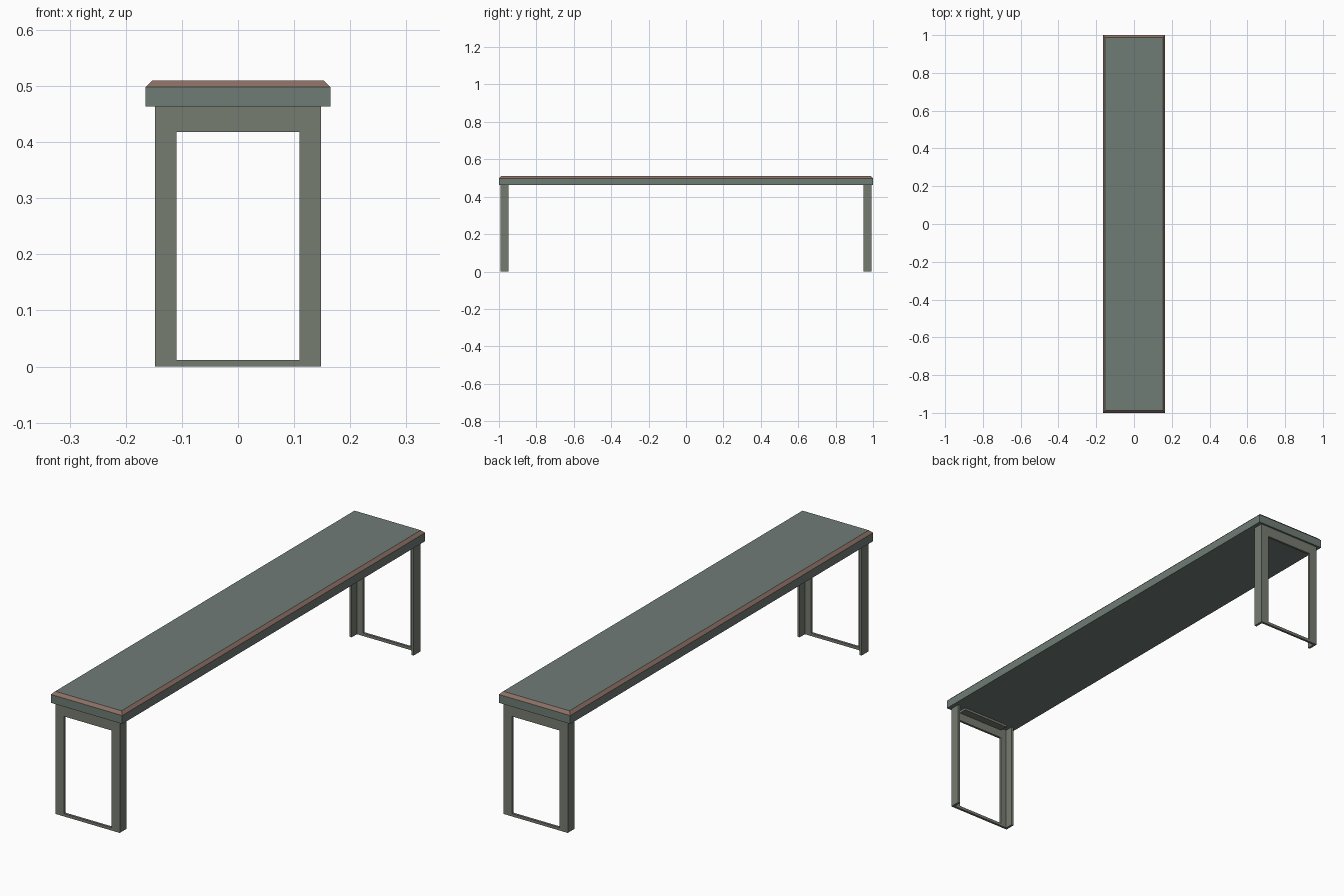
import bpy, bmesh
from mathutils import Vector

if "Cube" in bpy.data.objects:
    bpy.data.objects.remove(bpy.data.objects["Cube"])


def material(name, rgb):
    mat = bpy.data.materials.new(name)
    mat.diffuse_color = (*rgb, 1)
    mat.use_nodes = True
    mat.node_tree.nodes["Principled BSDF"].inputs["Base Color"].default_value = mat.diffuse_color
    return mat


BODY = material("grey_green_metal", (0.16, 0.20, 0.18))
LEGS = material("olive_grey_metal", (0.18, 0.20, 0.165))
EDGE = material("worn_brown_edge", (0.26, 0.16, 0.13))


def add_object(name, bm, mats):
    bmesh.ops.recalc_face_normals(bm, faces=bm.faces)
    mesh = bpy.data.meshes.new(name)
    bm.to_mesh(mesh)
    bm.free()
    for mat in mats:
        mesh.materials.append(mat)
    obj = bpy.data.objects.new(name, mesh)
    bpy.context.collection.objects.link(obj)
    return obj


def prism(name, points, sweep, mirror_x):
    """Extrude a closed profile and mirror it to the other end of the bench."""
    bm = bmesh.new()
    face = bm.faces.new([bm.verts.new(p) for p in points])
    ext = bmesh.ops.extrude_face_region(bm, geom=[face], use_keep_orig=True)
    top = [v for v in ext["geom"] if isinstance(v, bmesh.types.BMVert)]
    bmesh.ops.translate(bm, verts=top, vec=Vector(sweep))
    obj = add_object(name, bm, [LEGS])
    mod = obj.modifiers.new("mirror", 'MIRROR')
    mod.use_axis = (mirror_x, True, False)
    return obj


# Seat: slab with a chamfered, brown top rim
Z0, Z1 = 0.463, 0.51
bm = bmesh.new()
bmesh.ops.create_cube(bm, size=1)
bmesh.ops.scale(bm, verts=bm.verts, vec=(0.33, 2.0, Z1 - Z0))
bmesh.ops.translate(bm, verts=bm.verts, vec=(0, 0, (Z0 + Z1) / 2))
rim = [e for e in bm.edges if all(v.co.z > Z1 - 0.001 for v in e.verts)]
bmesh.ops.bevel(bm, geom=rim, offset=0.012, segments=1, affect='EDGES')
bm.normal_update()
for f in bm.faces:
    f.material_index = 1 if 0.1 < f.normal.z < 0.9 else 0
add_object("seat", bm, [BODY, EDGE])

# End frames: X/Y extents and sheet thickness
X_OUT, X_IN = 0.148, 0.11
Y_OUT, Y_IN = 0.992, 0.948
T = 0.01

# Legs: L-section angle posts, open toward the inside
prism("legs", [(X_OUT, -Y_OUT, 0), (X_OUT, -Y_IN, 0), (X_OUT - T, -Y_IN, 0),
               (X_OUT - T, -Y_OUT + T, 0), (X_IN, -Y_OUT + T, 0), (X_IN, -Y_OUT, 0)],
      (0, 0, Z0), True)

# Top rails: L-section angle under the seat
prism("top_rails", [(-X_IN, -Y_OUT, 0.418), (-X_IN, -Y_OUT, Z0), (-X_IN, -Y_IN, Z0),
                    (-X_IN, -Y_IN, Z0 - T), (-X_IN, -Y_OUT + T, Z0 - T),
                    (-X_IN, -Y_OUT + T, 0.418)],
      (2 * X_IN, 0, 0), False)

# Bottom bars: thin strips joining the feet
prism("foot_bars", [(-X_IN, -Y_OUT, 0), (-X_IN, -Y_OUT, 0.012),
                    (-X_IN, -Y_OUT + T, 0.012), (-X_IN, -Y_OUT + T, 0)],
      (2 * X_IN, 0, 0), False)
